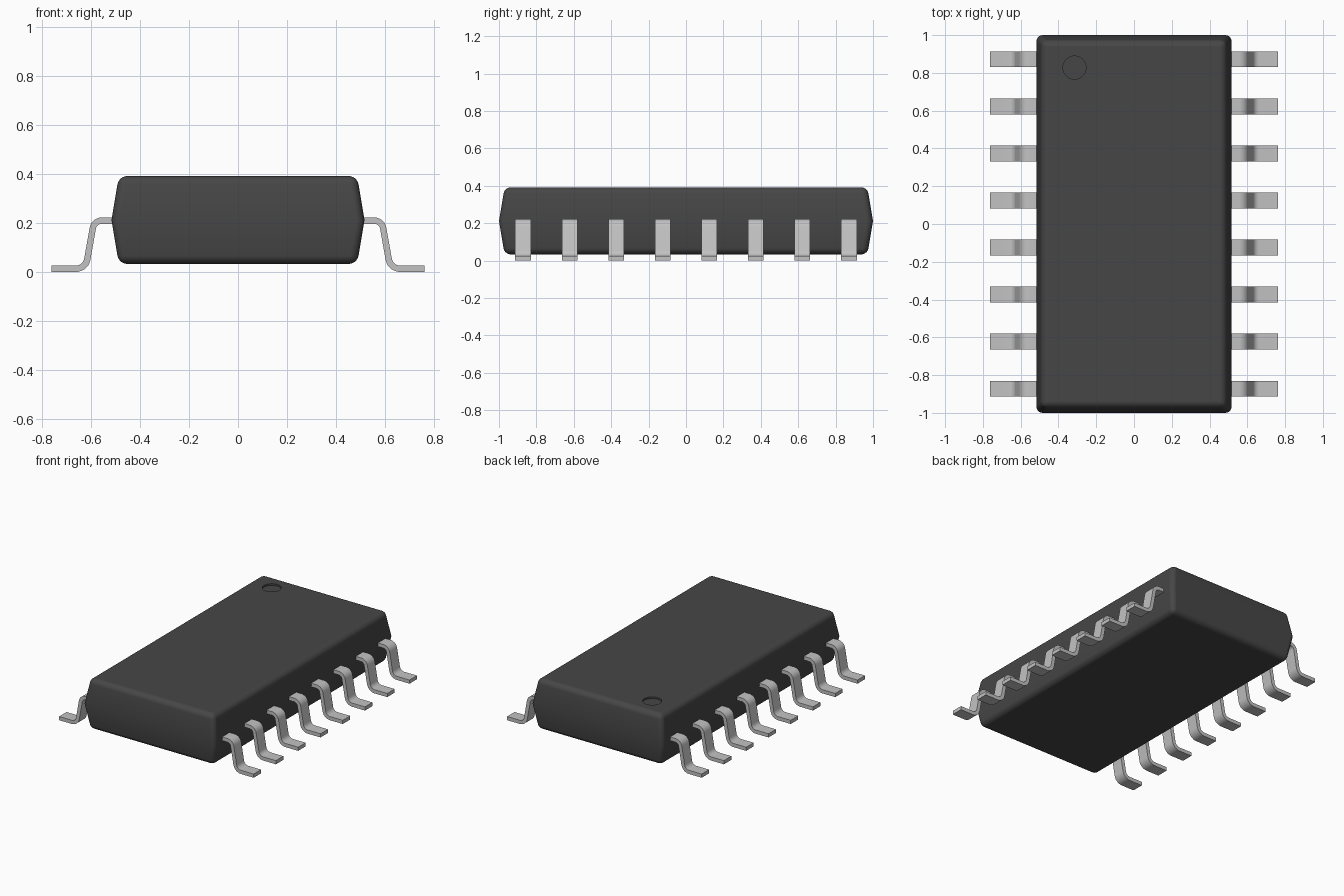
import bpy, bmesh, math
from mathutils import Vector

cube = bpy.data.objects.get("Cube")
if cube:
    bpy.data.objects.remove(cube, do_unlink=True)


def material(name, rgb, rough, metal=0.0):
    m = bpy.data.materials.new(name)
    m.use_nodes = True
    m.diffuse_color = (*rgb, 1)
    b = m.node_tree.nodes["Principled BSDF"]
    b.inputs["Base Color"].default_value = (*rgb, 1)
    b.inputs["Roughness"].default_value = rough
    b.inputs["Metallic"].default_value = metal
    return m


black = material("black_plastic", (0.062, 0.062, 0.062), 0.6)
metal = material("tinned_metal", (0.54, 0.54, 0.54), 0.4)


def mesh_object(name, bm, mat):
    bmesh.ops.recalc_face_normals(bm, faces=bm.faces)
    me = bpy.data.meshes.new(name)
    bm.to_mesh(me)
    bm.free()
    me.materials.append(mat)
    ob = bpy.data.objects.new(name, me)
    bpy.context.collection.objects.link(ob)
    return ob


def activate(ob):
    bpy.ops.object.select_all(action='DESELECT')
    ob.select_set(True)
    bpy.context.view_layer.objects.active = ob


# Body: three stacked rectangles, widest at the waist, edges rounded
WAIST, Z_LOW, Z_HIGH = 0.212, 0.033, 0.392
bm = bmesh.new()
rings = []
for hx, hy, z in ((0.487, 0.97, Z_LOW), (0.517, 1.0, WAIST), (0.487, 0.97, Z_HIGH)):
    rings.append([bm.verts.new((sx * hx, sy * hy, z))
                  for sx, sy in ((-1, -1), (1, -1), (1, 1), (-1, 1))])
for low, high in zip(rings, rings[1:]):
    for i in range(4):
        j = (i + 1) % 4
        bm.faces.new((low[i], low[j], high[j], high[i]))
bm.faces.new(rings[0][::-1])
bm.faces.new(rings[2])
waist = set(rings[1])
edges = [e for e in bm.edges if not (e.verts[0] in waist and e.verts[1] in waist)]
bmesh.ops.bevel(bm, geom=edges, offset=0.033, segments=5, profile=0.5,
                affect='EDGES', clamp_overlap=True)
body = mesh_object("body", bm, black)

# Shallow round marker dimple in the top
DIMPLE_DEPTH = 0.012
bm = bmesh.new()
bmesh.ops.create_cone(bm, cap_ends=True, segments=48, radius1=0.061, radius2=0.061, depth=0.1)
bmesh.ops.translate(bm, verts=bm.verts, vec=(-0.315, 0.828, Z_HIGH + 0.05 - DIMPLE_DEPTH))
cutter = mesh_object("dimple_cutter", bm, black)
cutter.hide_render = True
cut = body.modifiers.new("dimple", 'BOOLEAN')
cut.operation = 'DIFFERENCE'
cut.solver = 'EXACT'
cut.object = cutter
activate(body)
bpy.ops.object.modifier_apply(modifier=cut.name)
bpy.data.objects.remove(cutter, do_unlink=True)
bpy.ops.object.shade_smooth_by_angle(angle=math.radians(32))
wn = body.modifiers.new("weighted_normals", 'WEIGHTED_NORMAL')
wn.keep_sharp = True


# Pin: gull-wing strip swept along a centreline with two rounded bends
def fillet(prev, corner, nxt, radius, steps=7):
    """Points and left-hand normals along an arc rounding one corner."""
    d1, d2 = (corner - prev).normalized(), (nxt - corner).normalized()
    turn = d1.angle_signed(d2) * -1          # counter-clockwise positive
    side = math.copysign(1, turn)
    start = corner - d1 * radius * math.tan(abs(turn) / 2)
    n1 = Vector((-d1.y, d1.x))
    centre = start + n1 * side * radius
    out = []
    for k in range(steps + 1):
        a = turn * k / steps
        n = Vector((n1.x * math.cos(a) - n1.y * math.sin(a),
                    n1.x * math.sin(a) + n1.y * math.cos(a)))
        out.append((centre - n * side * radius, n))
    return out


THICK, WIDTH = 0.026, 0.083
path = [Vector(p) for p in ((0.48, 0.21), (0.588, 0.21), (0.623, THICK / 2), (0.762, THICK / 2))]
up = Vector((0, 1))
line = [(path[0], up)]
line += fillet(path[0], path[1], path[2], 0.038)
line += fillet(path[1], path[2], path[3], 0.047)
line += [(path[3], up)]

bm = bmesh.new()
sections = []
for p, n in line:
    a, b = p + n * THICK / 2, p - n * THICK / 2
    sections.append([bm.verts.new((q.x, y * WIDTH / 2, q.y))
                     for q, y in ((a, -1), (a, 1), (b, 1), (b, -1))])
for s, t in zip(sections, sections[1:]):
    for i in range(4):
        j = (i + 1) % 4
        bm.faces.new((s[i], s[j], t[j], t[i]))
bm.faces.new(sections[0])
bm.faces.new(sections[-1])
first = mesh_object("pin_left_1", bm, metal)
activate(first)
bpy.ops.object.shade_smooth_by_angle(angle=math.radians(32))

# Eight pins on each side share the same mesh
PITCH, COUNT = 0.249, 8
for side, turn in (("left", 0), ("right", math.pi)):
    for i in range(COUNT):
        if side == "left" and i == 0:
            pin = first
        else:
            pin = bpy.data.objects.new(f"pin_{side}_{i + 1}", first.data)
            bpy.context.collection.objects.link(pin)
        pin.location.y = (i - (COUNT - 1) / 2) * PITCH
        pin.rotation_euler.z = turn
